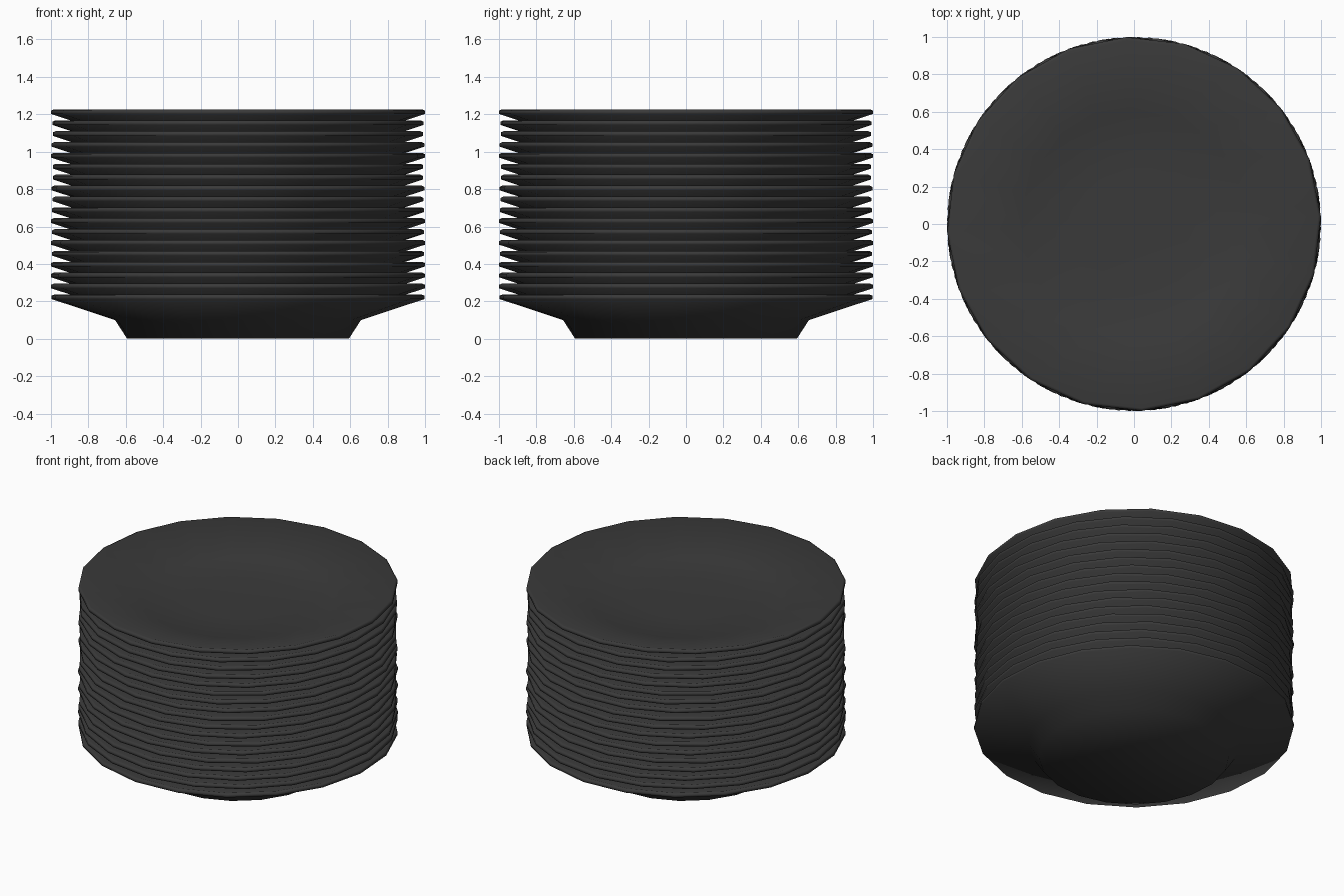
import bpy, bmesh, math, random

if "Cube" in bpy.data.objects:
    bpy.data.objects.remove(bpy.data.objects["Cube"])

SIDES = 20
COUNT = 18
STEP = 0.0582
random.seed(4)

dark = bpy.data.materials.new("dark_glaze")
dark.diffuse_color = (0.042, 0.042, 0.042, 1)
dark.use_nodes = True
dark.node_tree.nodes["Principled BSDF"].inputs["Base Color"].default_value = dark.diffuse_color

# Plate cross-section: foot, flared underside, thin rim, dished top
PROFILE = [(0.595, 0.0), (0.66, 0.10), (1.0, 0.212), (1.0, 0.23),
           (0.985, 0.237), (0.60, 0.135), (0.30, 0.12)]


def make_plate_mesh():
    bm = bmesh.new()
    rings = []
    for r, z in PROFILE:
        rings.append([bm.verts.new((r * math.cos(2 * math.pi * i / SIDES),
                                    r * math.sin(2 * math.pi * i / SIDES), z))
                      for i in range(SIDES)])
    for low, high in zip(rings, rings[1:]):
        for i in range(SIDES):
            j = (i + 1) % SIDES
            bm.faces.new((low[i], low[j], high[j], high[i]))
    # Close the foot and the centre of the dish
    bm.faces.new(rings[0][::-1])
    bm.faces.new(rings[-1])
    bmesh.ops.recalc_face_normals(bm, faces=bm.faces[:])
    for f in bm.faces:
        f.smooth = True
    mesh = bpy.data.meshes.new("plate")
    bm.to_mesh(mesh)
    bm.free()
    mesh.materials.append(dark)
    return mesh


# Nested stack of identical plates, each turned a little
plate_mesh = make_plate_mesh()
for n in range(COUNT):
    plate = bpy.data.objects.new(f"plate_{n + 1:02d}", plate_mesh)
    plate.location.z = n * STEP
    plate.rotation_euler.z = random.uniform(0, 2 * math.pi)
    bpy.context.collection.objects.link(plate)
